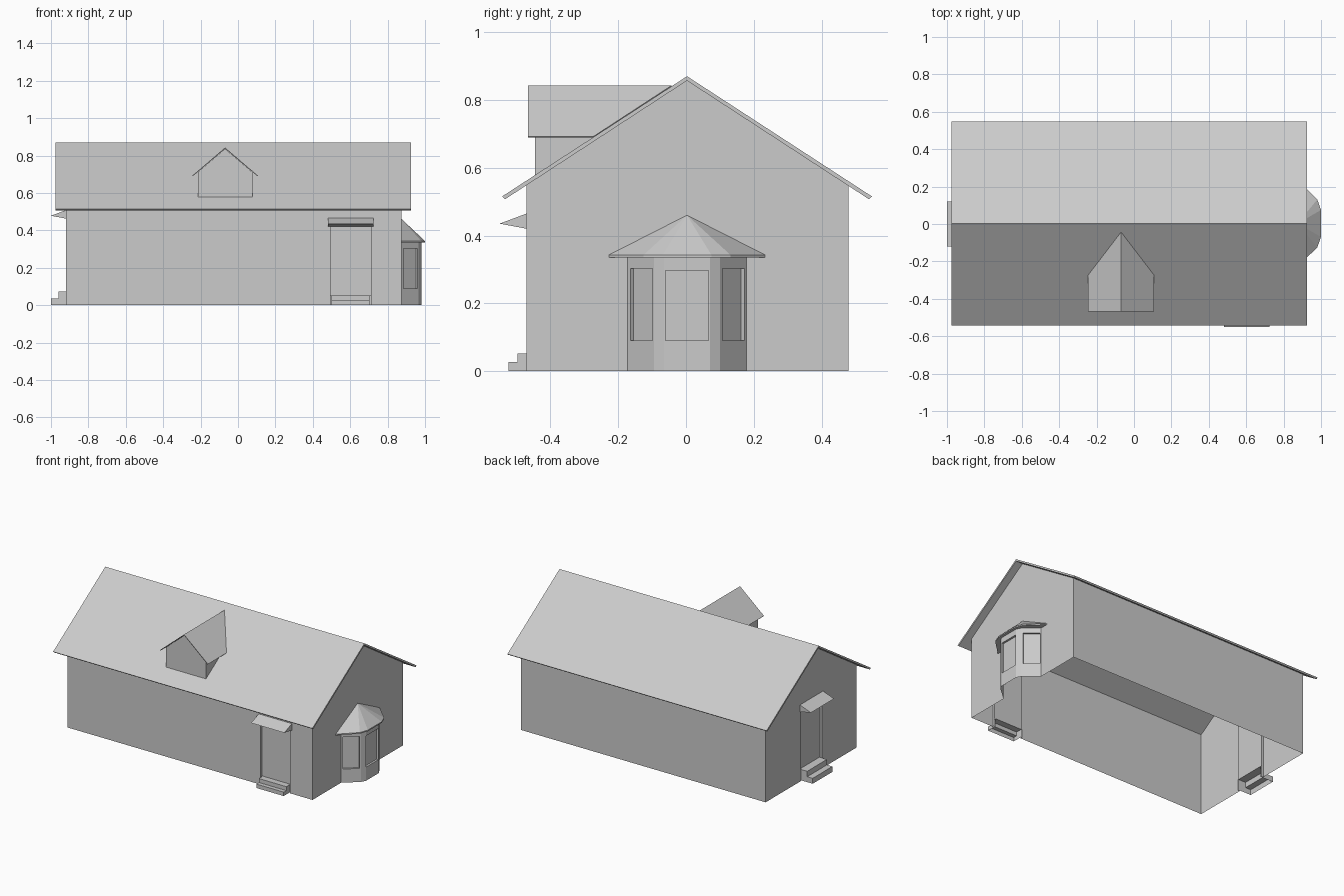
import bpy, bmesh
from mathutils import Vector

if "Cube" in bpy.data.objects:
    bpy.data.objects.remove(bpy.data.objects["Cube"])

CY = 0.003                     # ridge line
XL, XR, YF, YB = -0.92, 0.875, -0.47, 0.48
RIDGE, SLOPE, THICK = 0.87, 0.65, 0.013


def make(name, faces, thickness=0):
    """Object from a list of polygons (lists of points), welded together."""
    bm = bmesh.new()
    for f in faces:
        bm.faces.new([bm.verts.new(p) for p in f])
    bmesh.ops.remove_doubles(bm, verts=bm.verts, dist=1e-5)
    bmesh.ops.recalc_face_normals(bm, faces=bm.faces)
    me = bpy.data.meshes.new(name)
    bm.to_mesh(me)
    bm.free()
    ob = bpy.data.objects.new(name, me)
    bpy.context.collection.objects.link(ob)
    if thickness:
        mod = ob.modifiers.new("Thickness", "SOLIDIFY")
        mod.thickness = thickness
        mod.offset = 0
    return ob


def sweep(profile, a, b, place, closed=True):
    """Side faces (and end caps) of a profile swept from a to b."""
    n = len(profile)
    faces = [[place(a, profile[i]), place(b, profile[i]),
              place(b, profile[(i + 1) % n]), place(a, profile[(i + 1) % n])]
             for i in range(n if closed else n - 1)]
    return faces + [[place(t, p) for p in profile] for t in (a, b)]


def wall_outline(a, b, notch=None, gable=False):
    """Wall polygon in (along, z) with an optional opening from the ground."""
    top = lambda y: RIDGE - THICK - SLOPE * abs(y - CY)
    pts = [(a, 0)]
    if notch:
        l, r, h = notch
        pts += [(l, 0), (l, h), (r, h), (r, 0)]
    pts.append((b, 0))
    if gable:
        return pts + [(b, top(b)), (CY, RIDGE - THICK), (a, top(a))]
    return pts + [(b, 0.55), (a, 0.55)]


# Open shell of walls
FRONT_DOOR, SIDE_DOOR, BAY = (0.495, 0.71, 0.43), (-0.11, 0.11, 0.475), (-0.172, 0.178, 0.338)
make("walls", [
    [(x, YF, z) for x, z in wall_outline(XL, XR, FRONT_DOOR)],
    [(x, YB, z if z == 0 else 0.547) for x, z in wall_outline(XL, XR)],
    [(XL, y, z) for y, z in wall_outline(YF, YB, SIDE_DOOR, True)],
    [(XR, y, z) for y, z in wall_outline(YF, YB, BAY, True)],
])

# Main roof
half = 0.546
ez = RIDGE - SLOPE * half
roof = [(CY - half, ez), (CY, RIDGE), (CY + half, ez),
        (CY + half - 0.009, ez - 0.008), (CY, RIDGE - THICK), (CY - half + 0.009, ez - 0.008)]
make("main_roof", sweep(roof, -0.975, 0.925, lambda x, p: (x, p[0], p[1])))


# Doors: recessed panel with reveals, hollow steps, wedge canopy
def entrance(prefix, door, overhang, tread, rise, canopy_z, place):
    l, r, h = door
    d, s = -0.015, 2 * rise
    make(prefix + "_door", [
        [place(u, (d, z)) for u, z in ((l, s), (r, s), (r, h), (l, h))],
        [place(l, p) for p in ((0, 0), (d, 0), (d, h), (0, h))],
        [place(r, p) for p in ((0, 0), (d, 0), (d, h), (0, h))],
        [place(u, (v, h)) for u, v in ((l, 0), (r, 0), (r, d), (l, d))],
    ])
    steps = [(2 * tread, 0), (2 * tread, rise), (tread, rise), (tread, s), (d, s), (d, 0)]
    faces = sweep(steps, l + 0.006, r - 0.008, place, closed=False)
    make(prefix + "_steps", faces[:4] + faces[5:])
    canopy = [(0, canopy_z), (0.08, canopy_z - 0.03), (0, canopy_z - 0.045)]
    make(prefix + "_canopy", sweep(canopy, l - overhang, r + overhang, place))


entrance("front", FRONT_DOOR, 0.014, 0.027, 0.026, 0.465,
         lambda u, p: (u, YF - p[0], p[1]))
entrance("side", SIDE_DOOR, 0.011, 0.04, 0.036, 0.508,
         lambda u, p: (XL - p[0], u, p[1]))

# Dormer walls
DX, DY, DZ, DS = -0.069, -0.445, 0.84, 0.857
w = 0.146
wt = DZ - 0.004 - DS * w
dormer = [[(DX - w, DY, 0.572), (DX + w, DY, 0.572), (DX + w, DY, wt),
           (DX, DY, DZ - 0.004), (DX - w, DY, wt)]]
for s in (-1, 1):
    x = DX + s * w
    dormer.append([(x, DY, 0.572), (x, DY, wt), (x, -0.235, wt)])
make("dormer_walls", dormer)

# Dormer roof, running back into the main slope
e = 0.174
ze = DZ - DS * e
back = lambda z: CY - (RIDGE - z) / SLOPE
make("dormer_roof", [
    [(DX, -0.467, DZ), (DX + s * e, -0.467, ze), (DX + s * e, back(ze), ze), (DX, back(DZ), DZ)]
    for s in (-1, 1)], thickness=0.005)


# Bay window: five facets, three with recessed panes
def pane_facet(p, q, t0, t1, z0, z1, height, depth=0.013):
    p, q = Vector((*p, 0)), Vector((*q, 0))
    n = (q - p).cross(Vector((0, 0, 1))).normalized()
    at = lambda t, z, d=0: p.lerp(q, t) + Vector((0, 0, z)) - n * d
    outer = [at(t, z) for t, z in ((0, 0), (1, 0), (1, height), (0, height))]
    rect = ((t0, z0), (t1, z0), (t1, z1), (t0, z1))
    rim = [at(t, z) for t, z in rect]
    pane = [at(t, z, depth) for t, z in rect]
    faces = [pane]
    for i in range(4):
        j = (i + 1) % 4
        faces += [[outer[i], outer[j], rim[j], rim[i]], [rim[i], rim[j], pane[j], pane[i]]]
    return faces


H = 0.338
mirror = lambda pts: [(x, CY - y) for x, y in pts] + [(x, CY + y) for x, y in reversed(pts)]
plan = mirror([(XR, 0.175), (0.966, 0.097), (0.982, 0.068)])
bay = []
for i, (p, q) in enumerate(zip(plan, plan[1:])):
    if i in (1, 3):
        bay.append([(*p, 0), (*q, 0), (*q, H), (*p, H)])
    elif i == 2:
        bay += pane_facet(p, q, 0.03, 0.97, 0.09, 0.297, H)
    else:
        bay += pane_facet(p, q, 0.1, 0.93, 0.09, 0.302, H)
make("bay_window", bay)

# Bay roof: faceted half cone with a thin lip
eave = mirror([(XR, 0.23), (0.98, 0.128), (1.0, 0.072)])
lo, hi, apex = 0.335, 0.343, (XR, CY, 0.46)
faces = [[(*p, lo) for p in eave]]
for p, q in zip(eave, eave[1:]):
    faces += [[(*p, lo), (*q, lo), (*q, hi), (*p, hi)], [(*p, hi), (*q, hi), apex]]
make("bay_roof", faces)
